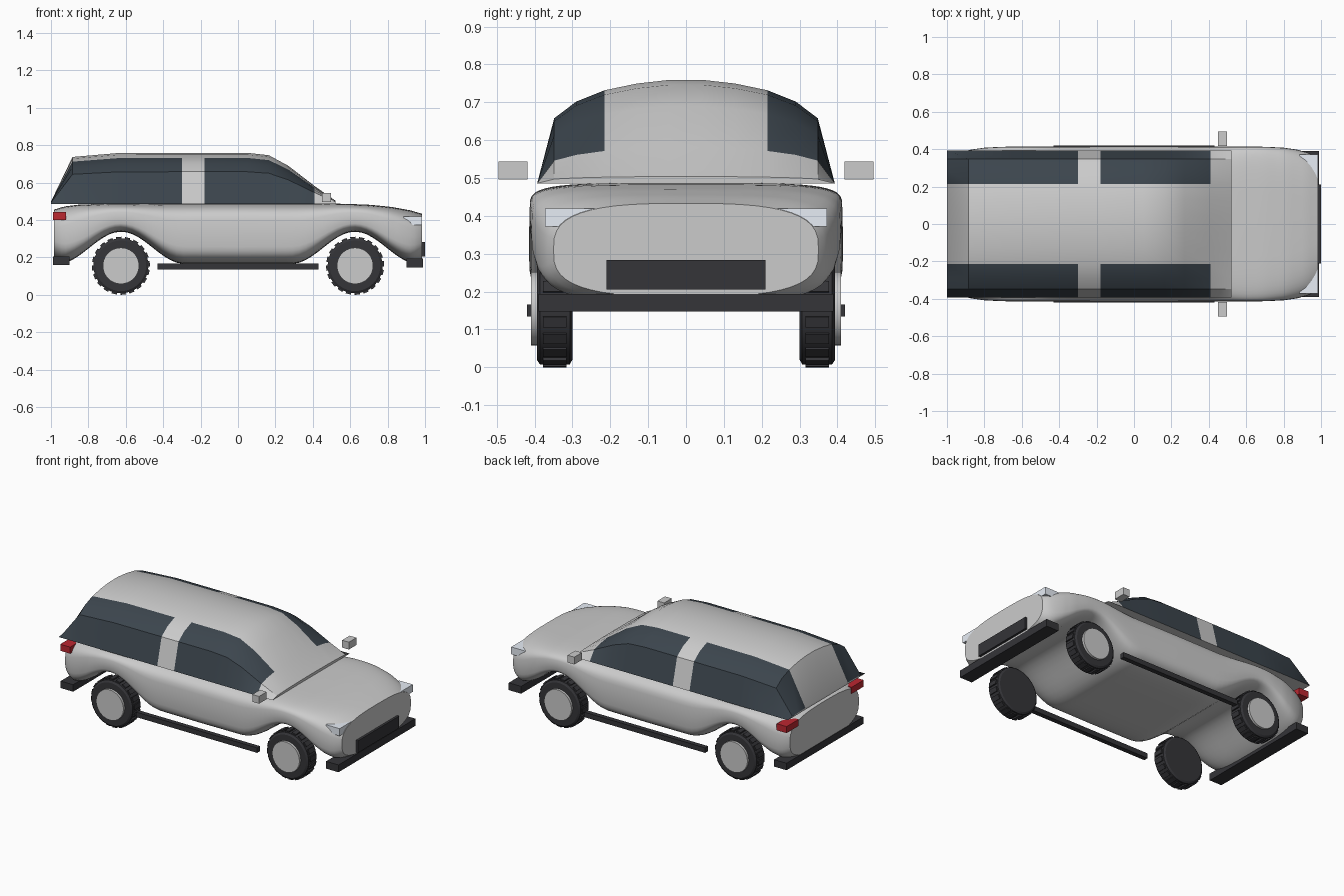
import bpy
from math import sin, cos, pi, radians, copysign

if "Cube" in bpy.data.objects:
    bpy.data.objects.remove(bpy.data.objects["Cube"])


def mat(name, rgb):
    m = bpy.data.materials.new(name)
    m.diffuse_color = (*rgb, 1)
    m.use_nodes = True
    m.node_tree.nodes["Principled BSDF"].inputs["Base Color"].default_value = m.diffuse_color
    return m


GREY = mat("paint", (0.8, 0.8, 0.8))
GLASS = mat("glass", (0.045, 0.06, 0.075))
BLACK = mat("rubber", (0.035, 0.035, 0.04))
LAMP = mat("lamp", (0.8, 0.85, 0.92))
RED = mat("red_lamp", (0.5, 0.02, 0.03))


def make(name, verts, faces, mats=(), angle=None):
    me = bpy.data.meshes.new(name)
    me.from_pydata(verts, [], faces)
    for m in mats:
        me.materials.append(m)
    if angle:
        me.shade_smooth()
        me.set_sharp_from_angle(angle=radians(angle))
    ob = bpy.data.objects.new(name, me)
    bpy.context.collection.objects.link(ob)
    return ob


def loft(name, rings, mats=(), angle=30):
    """Skin closed rings of equal size and cap both ends."""
    n = len(rings[0])
    verts = [v for r in rings for v in r]
    faces = [(i * n + j, i * n + (j + 1) % n, (i + 1) * n + (j + 1) % n, (i + 1) * n + j)
             for i in range(len(rings) - 1) for j in range(n)]
    last = (len(rings) - 1) * n
    faces += [tuple(reversed(range(n))), tuple(range(last, last + n))]
    return make(name, verts, faces, mats, angle)


BOX_FACES = [(0, 1, 3, 2), (4, 6, 7, 5), (0, 4, 5, 1), (2, 3, 7, 6), (0, 2, 6, 4), (1, 5, 7, 3)]


def box(name, xs, ys, zs, m=None):
    return make(name, [(x, y, z) for x in xs for y in ys for z in zs], BOX_FACES, [m] if m else [])


def pair(name, xs, ys, zs, m=None):
    for side, s in (("left", 1), ("right", -1)):
        box(f"{name}_{side}", xs, sorted(s * y for y in ys), zs, m)


def lerp(table, x):
    for (a, p), (b, q) in zip(table, table[1:]):
        if x <= b:
            return p + (q - p) * max(0, x - a) / (b - a)
    return table[-1][1]


# Lower body: rounded sections, floor raised into wheel arches
TOP = [(-.985, .455), (-.93, .472), (-.85, .482), (-.7, .487), (.55, .487), (.7, .482),
       (.82, .47), (.92, .452), (.985, .433)]
WIDTH = [(0, .415), (.7, .413), (.8, .408), (.87, .398), (.93, .382), (.965, .366), (.985, .35)]
POWER = [(0, 4.8), (.8, 4.5), (.93, 3.6), (.985, 3)]
rings = []
N, STEPS = 48, 64
for i in range(STEPS + 1):
    x = .985 * sin(pi / 2 * (2 * i / STEPS - 1)) * .35 + .985 * (2 * i / STEPS - 1) * .65
    d = min(1, abs(abs(x) - .625) / .34)
    low = .165 + .172 * cos(pi / 2 * d) ** 2 + max(0, abs(x) - .93) * .4
    top, w, p = lerp(TOP, x), lerp(WIDTH, abs(x)), 2 / lerp(POWER, abs(x))
    ring = []
    for k in range(N):
        c, s = cos(2 * pi * k / N), sin(2 * pi * k / N)
        ring.append((x, w * copysign(abs(c) ** p, c),
                     (top + low) / 2 + (top - low) / 2 * copysign(abs(s) ** p, s)))
    rings.append(ring)
loft("lower_body", rings, [GREY], 40)

# Cabin: one arched section scaled in height along the car
HALF = [(.393, 0), (.348, .63), (.29, .79), (.215, .9), (.13, .965), (.045, 1)]
SECTION = HALF + [(-y, h) for y, h in reversed(HALF)]
STATIONS = [(-1, .012), (-.885, .251), (-.64, .272), (-.3, .273), (-.18, .273), (.05, .273),
            (.165, .26), (.27, .203), (.41, .095), (.52, .018)]
cabin = loft("cabin", [[(x, y, .486 + h * f) for y, f in SECTION] for x, h in STATIONS],
             [GREY, GLASS], 30)
# Side windows
for f in cabin.data.polygons:
    if f.index < 9 * 12:
        i, j = divmod(f.index, 12)
        if i not in (3, 8) and (j < 3 or 8 <= j < 11):
            f.material_index = 1


# Wheels: tyre, tread blocks and hub disc
def disc(name, cx, s, profile, m, n=40):
    prof = profile if s < 0 else profile[::-1]
    loft(name, [[(cx + r * cos(2 * pi * k / n), s * y, .155 + r * sin(2 * pi * k / n))
                 for k in range(n)] for y, r in prof], [m], 30)


for end, cx in (("front", .626), ("rear", -.626)):
    for side, s in (("left", 1), ("right", -1)):
        tag = f"{end}_{side}"
        disc("tyre_" + tag, cx, s, [(.30, .135), (.307, .147), (.386, .147), (.394, .135)], BLACK)
        disc("hub_" + tag, cx, s, [(.36, .097), (.409, .097)], GREY)
        verts, faces = [], []
        for b in range(20):
            base = len(verts)
            for t in (-.095, .095):
                a = 2 * pi * (b + .25) / 20 + t
                verts += [(cx + r * cos(a), s * y, .155 + r * sin(a))
                          for y in (.316, .378) for r in (.135, .1555)]
            faces += [tuple(base + q for q in f) for f in BOX_FACES]
        make("tread_" + tag, verts, faces, [BLACK])

# Bumpers, grille and sills
box("front_bumper", (.9, .988), (-.39, .39), (.147, .194), BLACK)
box("rear_bumper", (-.988, -.9), (-.39, .39), (.16, .205), BLACK)
box("grille", (.96, 1), (-.21, .21), (.206, .283), BLACK)
pair("sill", (-.43, .43), (.39, .42), (.134, .166), BLACK)

# Lamps and mirrors
pair("headlight", (.885, .983), (.24, .372), (.372, .419), LAMP)
pair("tail_light", (-.99, -.92), (.27, .392), (.40, .442), RED)
pair("mirror", (.448, .496), (.418, .495), (.496, .543))
